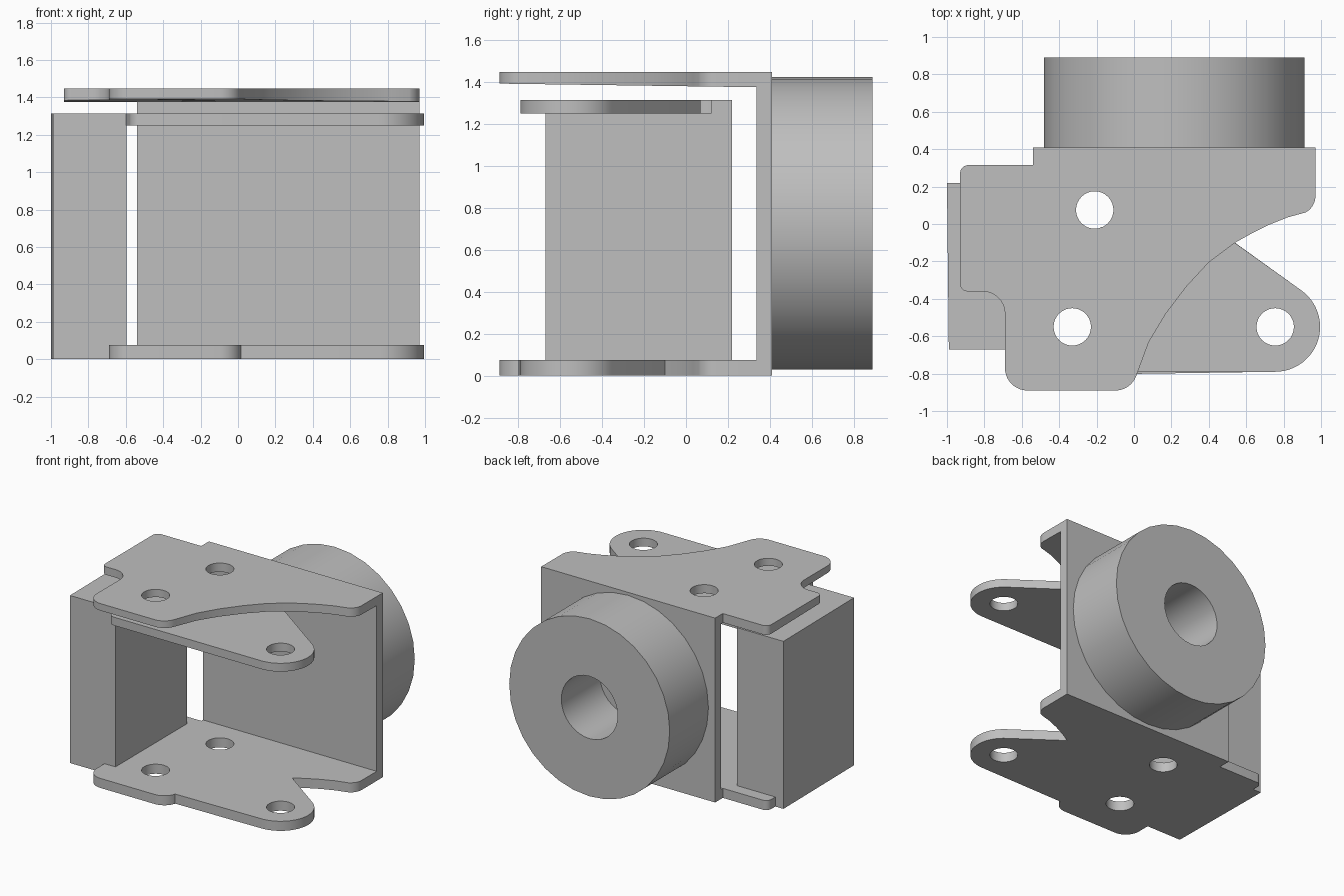
import bpy, bmesh
from math import radians, cos, sin
from mathutils import Matrix

cube = bpy.data.objects.get("Cube")
if cube:
    bpy.data.objects.remove(cube, do_unlink=True)

grey = bpy.data.materials.new("plain_grey")
grey.use_nodes = True
grey.diffuse_color = (0.52, 0.52, 0.52, 1)
for node in grey.node_tree.nodes:
    if node.type == 'BSDF_PRINCIPLED':
        node.inputs["Base Color"].default_value = (0.52, 0.52, 0.52, 1)


def arc(cx, cy, r, start, end, steps=10):
    angles = [radians(start + (end - start) * i / steps) for i in range(steps + 1)]
    return [(cx + r * cos(a), cy + r * sin(a)) for a in angles]


def circle(cx, cy, r, steps=32):
    return arc(cx, cy, r, 0, 360, steps)[:-1]


def slab(name, outline, z0, z1, holes=(), matrix=None):
    """Extrude a closed outline with holes between two heights."""
    curve = bpy.data.curves.new(name + "_profile", 'CURVE')
    curve.dimensions = '2D'
    curve.fill_mode = 'BOTH'
    curve.extrude = (z1 - z0) / 2
    for loop in [outline, *holes]:
        spline = curve.splines.new('POLY')
        spline.points.add(len(loop) - 1)
        for point, (x, y) in zip(spline.points, loop):
            point.co = (x, y, 0, 1)
        spline.use_cyclic_u = True
    temp = bpy.data.objects.new(name + "_profile", curve)
    bpy.context.collection.objects.link(temp)
    graph = bpy.context.evaluated_depsgraph_get()
    mesh = bpy.data.meshes.new_from_object(temp.evaluated_get(graph))
    bpy.data.objects.remove(temp, do_unlink=True)
    bpy.data.curves.remove(curve)

    mesh.name = name
    mesh.transform(Matrix.Translation((0, 0, (z0 + z1) / 2)))
    if matrix:
        mesh.transform(matrix)
    bm = bmesh.new()
    bm.from_mesh(mesh)
    bmesh.ops.remove_doubles(bm, verts=bm.verts, dist=0.0001)
    bmesh.ops.recalc_face_normals(bm, faces=bm.faces)
    bm.to_mesh(mesh)
    bm.free()
    mesh.materials.clear()
    mesh.materials.append(grey)

    obj = bpy.data.objects.new(name, mesh)
    bpy.context.collection.objects.link(obj)
    bpy.ops.object.select_all(action='DESELECT')
    obj.select_set(True)
    bpy.context.view_layer.objects.active = obj
    bpy.ops.object.shade_smooth_by_angle(angle=radians(30))
    return obj


# Shared outline pieces, clockwise from the back right corner
ear = [(0.97, 0.41)] + arc(0.87, 0.15, 0.1, 0, -62)
sweep_back = [(0.82, 0.035), (0.72, -0.005), (0.63, -0.05), (0.54, -0.1)]
sweep_front = [(0.40, -0.205), (0.28, -0.335), (0.17, -0.48), (0.08, -0.63)]
front_edge = arc(-0.1, -0.77, 0.12, -15, -90) + arc(-0.57, -0.77, 0.12, -90, -180)
side_notch = arc(-0.81, -0.48, 0.12, 0, 90) + arc(-0.89, -0.32, 0.04, -90, -180)
back_tab = arc(-0.885, 0.27, 0.045, 180, 90) + [(-0.54, 0.315), (-0.54, 0.41)]
lobe = arc(0.755, -0.55, 0.24, 55, -90, 24)

# Bolt holes
back_hole = circle(-0.21, 0.075, 0.1)
front_hole = circle(-0.33, -0.55, 0.1)
lobe_hole = circle(0.755, -0.55, 0.1)

# Upper plate, slightly thinner towards the front
top_plate = slab("top_plate", ear + sweep_back + sweep_front + front_edge + side_notch + back_tab,
                 1.375, 1.447, [back_hole, front_hole])
for v in top_plate.data.vertices:
    if v.co.z < 1.4:
        v.co.z += 0.014 * (0.335 - v.co.y)

# Base plate, joining both brackets
block_foot = [(-0.69, -0.67), (-0.99, -0.67), (-1.0, 0.22), (-0.93, 0.22)]
slab("base_plate", ear + sweep_back + lobe + front_edge + block_foot + back_tab,
     0, 0.075, [back_hole, front_hole, lobe_hole])

# Inner arm plate, cut around the back hole
arm = lobe + arc(-0.52, -0.73, 0.06, -90, -180) + [(-0.6, -0.67), (-0.6, 0.12)]
arm += arc(-0.21, 0.075, 0.1, -207, -3, 20) + [(0.3, 0.07)]
slab("inner_arm_plate", arm, 1.25, 1.315, [front_hole, lobe_hole])

# Upright parts
slab("side_block", [(-0.99, -0.67), (-0.595, -0.67), (-0.595, 0.22), (-1.0, 0.22)], 0.075, 1.315)
slab("back_wall", [(-0.54, 0.335), (0.97, 0.335), (0.97, 0.41), (-0.54, 0.41)], 0.075, 1.377)

# Round collar on the back wall
slab("back_collar", circle(0.215, 0.727, 0.697), -0.89, -0.41,
     [circle(0.215, 0.727, 0.245)], Matrix.Rotation(radians(90), 4, 'X'))
